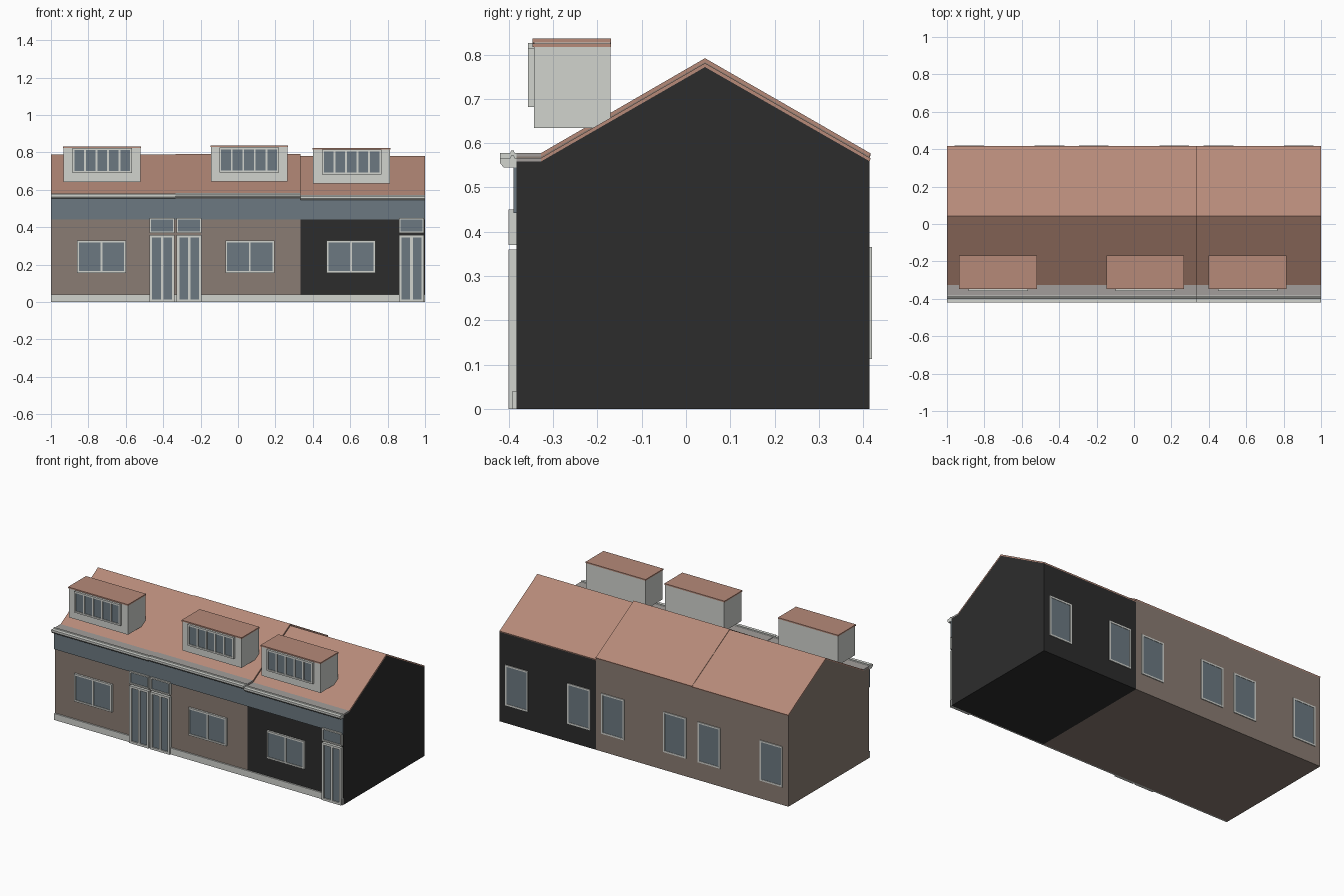
import bpy, bmesh

if "Cube" in bpy.data.objects:
    bpy.data.objects.remove(bpy.data.objects["Cube"])


def material(name, rgb):
    def lin(c):
        c /= 255
        return c / 12.92 if c <= 0.04045 else ((c + 0.055) / 1.055) ** 2.4
    m = bpy.data.materials.new(name)
    m.diffuse_color = (*[lin(c) for c in rgb], 1)
    m.use_nodes = True
    m.node_tree.nodes["Principled BSDF"].inputs["Base Color"].default_value = m.diffuse_color
    return m


STONE = material("pale stone", (209, 211, 206))
TILE = material("terracotta tile", (182, 138, 121))
BROWN = material("brown brick", (138, 124, 115))
DARK = material("dark brick", (44, 44, 44))
SLATE = material("slate blue glass", (108, 121, 129))
GREY = material("grey flat roofing", (162, 158, 155))


def finish(name, bm, mat):
    bmesh.ops.recalc_face_normals(bm, faces=bm.faces)
    me = bpy.data.meshes.new(name)
    bm.to_mesh(me)
    bm.free()
    me.materials.append(mat)
    ob = bpy.data.objects.new(name, me)
    bpy.context.collection.objects.link(ob)
    return ob


def boxes(name, mat, *specs):
    """One object from boxes given as (x0, x1, y0, y1, z0, z1)."""
    bm = bmesh.new()
    for x0, x1, y0, y1, z0, z1 in specs:
        vs = bmesh.ops.create_cube(bm, size=1)["verts"]
        for v in vs:
            v.co = (x0 if v.co.x < 0 else x1,
                    y0 if v.co.y < 0 else y1,
                    z0 if v.co.z < 0 else z1)
    return finish(name, bm, mat)


def extrude(name, mat, profile, x0, x1):
    """Extrude a (y, z) profile along x."""
    bm = bmesh.new()
    f = bm.faces.new([bm.verts.new((x0, y, z)) for y, z in profile])
    r = bmesh.ops.extrude_face_region(bm, geom=[f])
    for v in r["geom"]:
        if isinstance(v, bmesh.types.BMVert):
            v.co.x = x1
    return finish(name, bm, mat)


def window(name, x0, x1, z0, z1, wall, out, panes, bar):
    """Frame with vertical bars around glass; out is the signed projection in y."""
    ya, yb = sorted((wall - out * 0.2, wall + out))
    ga, gb = sorted((wall - out * 0.2, wall + out * 0.6))
    bars = [(x0, x1, ya, yb, z0, z0 + bar), (x0, x1, ya, yb, z1 - bar, z1)]
    step = (x1 - x0 - bar) / panes
    for i in range(panes + 1):
        x = x0 + i * step
        bars.append((x, x + bar, ya, yb, z0 + bar, z1 - bar))
    boxes(name + "_frame", STONE, *bars)
    boxes(name + "_glass", SLATE,
          (x0 + bar / 2, x1 - bar / 2, ga, gb, z0 + bar / 2, z1 - bar / 2))


FRONT, BACK, RIDGE = -0.383, 0.415, 0.043

# unit label, centre x, mirror direction, height offset, wall material
units = [("left", -2 / 3, 1, 0.0, BROWN),
         ("middle", 0.0, -1, 0.003, BROWN),
         ("right", 2 / 3, 1, -0.008, DARK)]

for label, cx, m, dz, wall in units:
    x0, x1 = cx - 1 / 3, cx + 1 / 3

    def span(a, b):
        return sorted((cx + m * a, cx + m * b))

    # gabled house body
    extrude(label + "_house_walls", wall,
            [(FRONT, 0), (BACK, 0), (BACK, 0.567 + dz), (RIDGE, 0.780 + dz),
             (-0.327, 0.567 + dz), (FRONT, 0.567 + dz)], x0, x1)
    # pitched roof covering and flat strip at the eaves
    extrude(label + "_pitched_roof", TILE,
            [(-0.327, 0.567 + dz), (RIDGE, 0.780 + dz), (BACK, 0.567 + dz),
             (BACK + 0.002, 0.574 + dz), (RIDGE, 0.789 + dz),
             (-0.327, 0.575 + dz)], x0, x1)
    boxes(label + "_eaves_strip", GREY,
          (x0, x1, FRONT, -0.327, 0.567 + dz, 0.575 + dz))
    # cornice gutter with a small lip
    extrude(label + "_cornice", STONE,
            [(FRONT, 0.553 + dz), (-0.412, 0.553 + dz), (-0.420, 0.563 + dz),
             (-0.420, 0.575 + dz), (-0.397, 0.575 + dz), (-0.395, 0.580 + dz),
             (-0.389, 0.580 + dz), (-0.387, 0.575 + dz), (FRONT, 0.575 + dz)],
            x0, x1)
    # fascia band and plinth on the front
    boxes(label + "_fascia_band", SLATE,
          (x0, x1, -0.390, FRONT, 0.442, 0.555 + min(dz, 0)))
    boxes(label + "_plinth", STONE, (x0, x1, -0.392, FRONT, 0, 0.04))

    # front window, double door and transom light
    a, b = span(-0.194, 0.068)
    window(label + "_front_window", a, b, 0.155, 0.328, FRONT, -0.012, 2, 0.010)
    a, b = span(0.194, 0.328)
    window(label + "_front_door", a, b, 0.0, 0.36, FRONT, -0.018, 2, 0.014)
    window(label + "_door_transom", a, b, 0.37, 0.45, FRONT, -0.018, 1, 0.008)

    # back windows
    for side, s in (("a", -1), ("b", 1)):
        a, b = sorted((cx + s * 0.136, cx + s * 0.294))
        window(label + "_back_window_" + side, a, b, 0.113, 0.366,
               BACK, 0.005, 1, 0.010)

    # box dormer with a thin tiled top and five-pane window
    a, b = span(-0.268, 0.148)
    boxes(label + "_dormer_body", STONE,
          (a + 0.003, b - 0.003, -0.343, -0.171, 0.642 + dz, 0.825 + dz))
    boxes(label + "_dormer_roof", TILE,
          (a, b, -0.347, -0.169, 0.825 + dz, 0.833 + dz))
    a, b = span(-0.218, 0.100)
    window(label + "_dormer_window", a, b, 0.690 + dz, 0.823 + dz,
           -0.343, -0.014, 5, 0.010)
